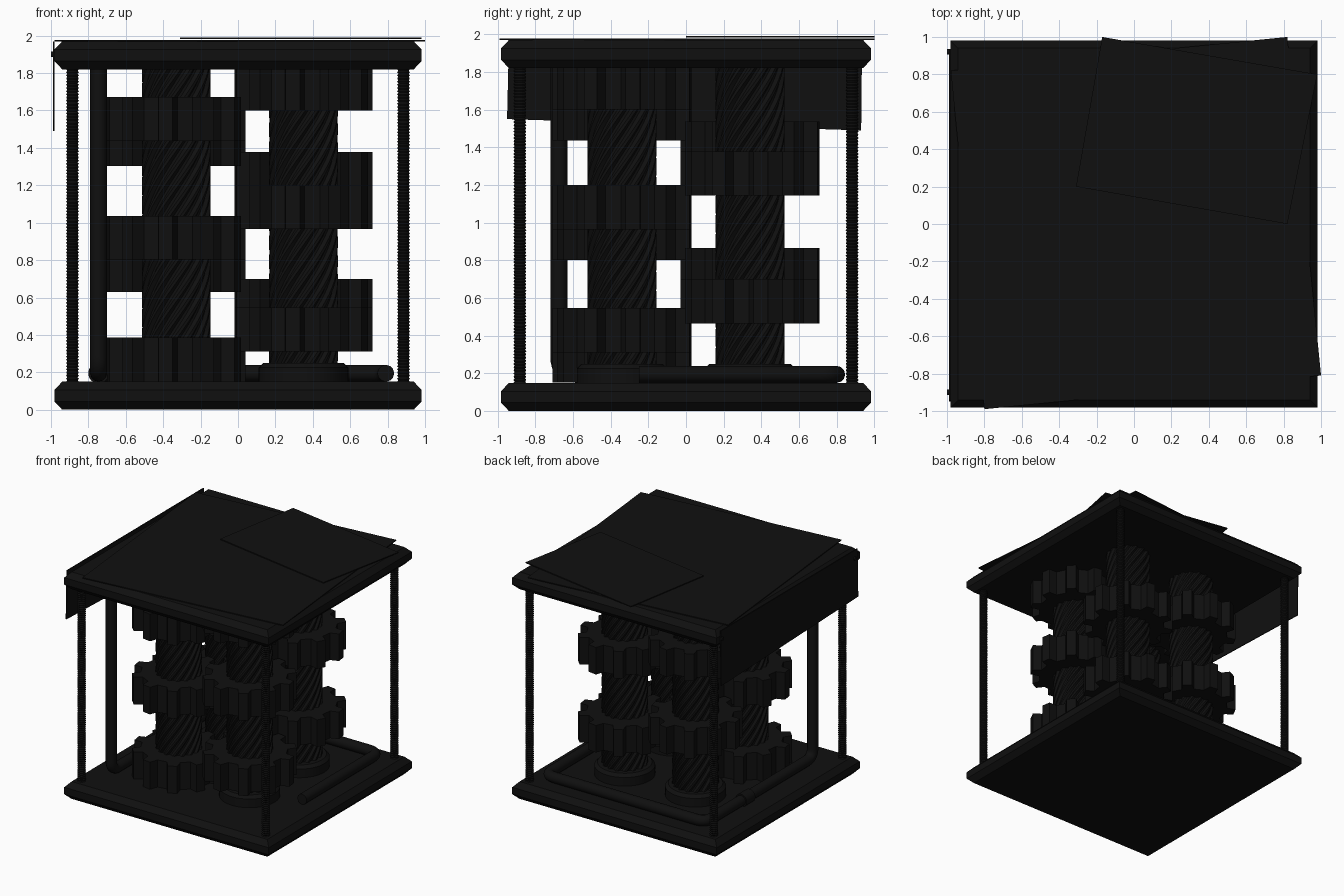
import bpy, bmesh
from math import sin, cos, pi, radians
from mathutils import Vector

if "Cube" in bpy.data.objects:
    bpy.data.objects.remove(bpy.data.objects["Cube"])

black = bpy.data.materials.new("black")
black.diffuse_color = (0.005, 0.005, 0.005, 1)
black.use_nodes = True
black.node_tree.nodes["Principled BSDF"].inputs["Base Color"].default_value = black.diffuse_color


def loft(name, rings, loc=(0, 0, 0), smooth=False):
    """Skin a list of equal-length point rings, capped at both ends."""
    bm = bmesh.new()
    vs = [[bm.verts.new(p) for p in r] for r in rings]
    n = len(vs[0])
    for a, b in zip(vs, vs[1:]):
        for i in range(n):
            j = (i + 1) % n
            bm.faces.new((a[i], a[j], b[j], b[i]))
    bm.faces.new(vs[0][::-1])
    bm.faces.new(vs[-1])
    bmesh.ops.recalc_face_normals(bm, faces=bm.faces)
    me = bpy.data.meshes.new(name)
    bm.to_mesh(me)
    bm.free()
    me.materials.append(black)
    ob = bpy.data.objects.new(name, me)
    ob.location = loc
    bpy.context.collection.objects.link(ob)
    if smooth:
        bpy.ops.object.select_all(action='DESELECT')
        ob.select_set(True)
        bpy.context.view_layer.objects.active = ob
        bpy.ops.object.shade_smooth_by_angle(angle=radians(30))
    return ob


def circle(r, z, n=32):
    return [(r * cos(2 * pi * i / n), r * sin(2 * pi * i / n), z) for i in range(n)]


def square(h, z):
    return [(-h, -h, z), (h, -h, z), (h, h, z), (-h, h, z)]


# Chamfered base and top plates
for name, z0 in (("base_plate", 0), ("top_plate", 1.82)):
    loft(name, [square(h, z0 + z) for h, z in
                ((0.94, 0), (0.982, 0.045), (0.982, 0.105), (0.94, 0.15))])

# Threaded corner rods
for sx in (-1, 1):
    for sy in (-1, 1):
        steps = 200
        loft("threaded_rod", [circle(0.034 if k % 2 else 0.028, 0.14 + 1.69 * k / steps, 16)
                              for k in range(steps + 1)], (sx * 0.885, sy * 0.882, 0))


# Twisted ribbed shaft
def shaft_ring(z, lobes=16, twist=3.9):
    pts = []
    for i in range(lobes * 4):
        r = 0.184 if i % 4 < 2 else 0.166
        a = 2 * pi * i / (lobes * 4) + twist * z
        pts.append((r * cos(a), r * sin(a), z))
    return pts


# Ten-tooth gear, phased so that neighbours mesh
def gear_ring(z, teeth=10, tip=0.37, root=0.3):
    pts = []
    for t in range(teeth):
        c = radians(9) + 2 * pi * t / teeth
        for da, r in ((-10, root), (-6, tip), (6, tip), (10, root)):
            a = c + radians(da)
            pts.append((r * cos(a), r * sin(a), z))
    return pts


# Four shafts with gears stepping upward around the square
layout = (((-0.33, -0.34), (0.152, 0.802, 1.437)),
          ((0.35, -0.34), (0.312, 0.965, 1.6)),
          ((0.35, 0.34), (0.465, 1.143)),
          ((-0.33, 0.34), (0.63, 1.303)))
for (x, y), heights in layout:
    loft("ribbed_shaft", [shaft_ring(0.15 + 1.68 * k / 50) for k in range(51)], (x, y, 0))
    loft("shaft_flange", [circle(0.24, 0.14, 40), circle(0.24, 0.225, 40),
                          circle(0.215, 0.25, 40)], (x, y, 0), True)
    for z in heights:
        loft("gear", [gear_ring(z), gear_ring(z + 0.235)], (x, y, 0))


# Pipe around the floor, rising at the front left corner
def rounded(points, r):
    pts = [Vector(p) for p in points]
    out = [pts[0]]
    for a, b, c in zip(pts, pts[1:], pts[2:]):
        p, q = b + (a - b).normalized() * r, b + (c - b).normalized() * r
        for k in range(9):
            t = k / 8
            out.append(p * (1 - t) ** 2 + b * 2 * t * (1 - t) + q * t * t)
    return out + [pts[-1]]


path = rounded([(0.79, -0.25, 0.195), (0.79, 0.8, 0.195), (-0.745, 0.8, 0.195),
                (-0.745, -0.675, 0.195), (-0.745, -0.675, 1.83)], 0.09)
cu = bpy.data.curves.new("pipe", 'CURVE')
cu.dimensions = '3D'
cu.bevel_depth = 0.045
cu.bevel_resolution = 4
cu.use_fill_caps = True
sp = cu.splines.new('POLY')
sp.points.add(len(path) - 1)
for p, co in zip(sp.points, path):
    p.co = (*co, 1)
cu.materials.append(black)
bpy.context.collection.objects.link(bpy.data.objects.new("pipe", cu))

# Pipe coupling on the left run
coupling = loft("pipe_coupling", [circle(0.055, -0.06), circle(0.055, 0.06)],
                (-0.745, 0.25, 0.195), True)
coupling.rotation_euler.x = pi / 2


# Thin loose sheets on the top
def flat_sheet(name, corners, z):
    loft(name, [[(x, y, z + d) for x, y in corners] for d in (0, 0.008)])


flat_sheet("large_sheet", ((-0.8, -0.99), (1.0, -0.81), (0.82, 1.0), (-0.98, 0.82)), 1.97)
flat_sheet("small_sheet", ((-0.31, 0.2), (0.82, 0.0), (0.98, 0.8), (-0.17, 1.0)), 1.982)

# Sheet hanging on the left side, with its two bolts
hang = ((-0.94, 1.97), (0.935, 1.97), (0.93, 1.49), (-0.95, 1.55))
loft("hanging_sheet", [[(x, y, z) for y, z in hang] for x in (-0.99, -0.982)])
for y in (-0.9, 0.92):
    bolt = loft("sheet_bolt", [circle(0.015, -0.02, 12), circle(0.015, 0.01, 12)], (-0.98, y, 1.9))
    bolt.rotation_euler.y = pi / 2
